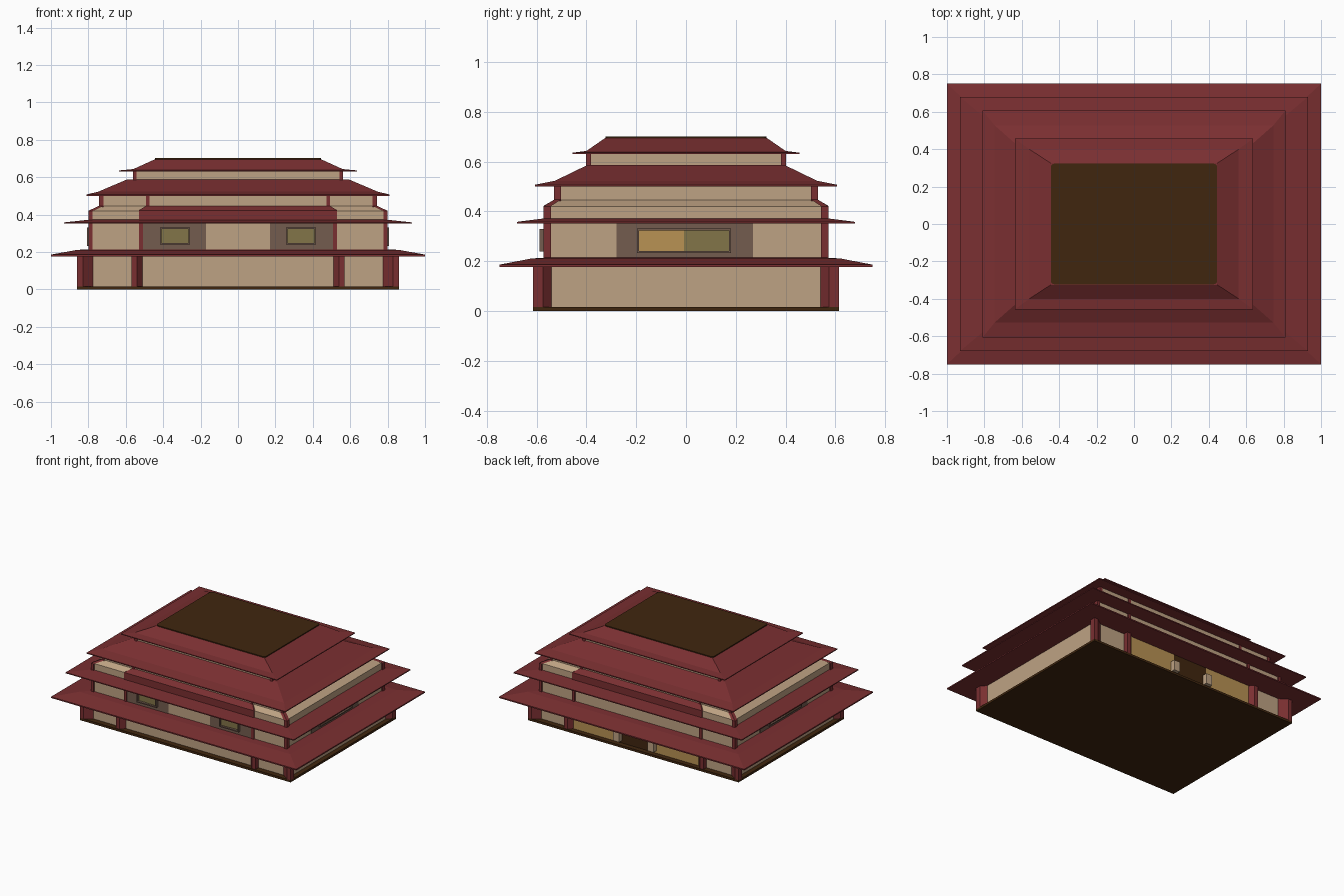
import bpy, bmesh

if "Cube" in bpy.data.objects:
    bpy.data.objects.remove(bpy.data.objects["Cube"])


def material(name, rgb):
    m = bpy.data.materials.new(name)
    lin = [((c / 255 + 0.055) / 1.055) ** 2.4 if c > 10 else c / 3295 for c in rgb]
    m.diffuse_color = (*lin, 1)
    m.use_nodes = True
    m.node_tree.nodes["Principled BSDF"].inputs["Base Color"].default_value = m.diffuse_color
    return m


RED = material("dark_red", (122, 47, 49))
BEIGE = material("beige_plaster", (190, 162, 131))
BROWN = material("dark_brown", (64, 38, 15))
TAUPE = material("taupe", (116, 92, 79))
GOLD = material("gold_panel", (184, 146, 84))
OLIVE = material("olive_glass", (130, 117, 72))


def finish(name, bm, mat):
    bmesh.ops.recalc_face_normals(bm, faces=bm.faces)
    me = bpy.data.meshes.new(name)
    bm.to_mesh(me)
    bm.free()
    me.materials.append(mat)
    ob = bpy.data.objects.new(name, me)
    bpy.context.collection.objects.link(ob)
    return ob


def add_loft(bm, rings):
    """Capped skin over a stack of equally sized point rings."""
    loops = [[bm.verts.new(p) for p in r] for r in rings]
    n = len(loops[0])
    for a, b in zip(loops, loops[1:]):
        for i in range(n):
            j = (i + 1) % n
            bm.faces.new((a[i], a[j], b[j], b[i]))
    bm.faces.new(loops[0][::-1])
    bm.faces.new(loops[-1])


def tier(name, profile, mat):
    """Rectangular storey or roof from (half x, half y, z) levels."""
    bm = bmesh.new()
    add_loft(bm, [[(-x, -y, z), (x, -y, z), (x, y, z), (-x, y, z)] for x, y, z in profile])
    return finish(name, bm, mat)


def prisms(name, plan, z0, z1, mat, xs=(1, -1), ys=(1, -1)):
    """Plan outline extruded from z0 to z1, repeated over the mirrored sides."""
    bm = bmesh.new()
    for sx in xs:
        for sy in ys:
            add_loft(bm, [[(x * sx, y * sy, z) for x, y in plan] for z in (z0, z1)])
    return finish(name, bm, mat)


def boxes(name, x0, x1, y0, y1, z0, z1, mat, xs=(1, -1), ys=(1, -1)):
    return prisms(name, [(x0, y0), (x1, y0), (x1, y1), (x0, y1)], z0, z1, mat, xs, ys)


ONE = (1,)

# ground floor
tier("base_slab", [(0.86, 0.615, 0), (0.86, 0.615, 0.016)], BROWN)
tier("ground_wall", [(0.825, 0.575, 0.016), (0.825, 0.575, 0.178)], BEIGE)
prisms("ground_corner_posts",
       [(0.86, 0.615), (0.83, 0.615), (0.775, 0.575), (0.775, 0.54), (0.825, 0.54), (0.86, 0.575)],
       0.016, 0.178, RED)
prisms("ground_inner_posts", [(0.57, 0.57), (0.57, 0.61), (0.54, 0.61), (0.505, 0.57)],
       0.016, 0.178, RED)

# back entrance
boxes("entrance_gold_panels", 0.14, 0.51, 0.57, 0.58, 0.016, 0.178, GOLD, ys=ONE)
boxes("entrance_door", -0.14, 0.14, 0.57, 0.579, 0.016, 0.178, BROWN, xs=ONE, ys=ONE)
boxes("door_handles", 0.115, 0.165, 0.575, 0.615, 0.035, 0.11, BEIGE, ys=ONE)

# lower eave
tier("first_roof", [(1, 0.75, 0.177), (1, 0.75, 0.186), (0.86, 0.62, 0.211), (0.78, 0.55, 0.215)], RED)

# second floor
tier("second_wall", [(0.79, 0.565, 0.205), (0.79, 0.565, 0.352)], BEIGE)
boxes("second_corner_posts", 0.777, 0.80, 0.543, 0.573, 0.205, 0.42, RED)
boxes("second_inner_posts", 0.508, 0.53, 0.55, 0.573, 0.205, 0.352, RED)
boxes("front_window_surrounds", 0.17, 0.51, 0.56, 0.569, 0.213, 0.352, TAUPE, ys=(-1,))
boxes("side_window_surrounds", 0.788, 0.795, -0.28, 0.27, 0.213, 0.352, TAUPE, ys=ONE)


def window(name, on_front, a0, a1, z0, z1, d0, d1, panes):
    """Framed two-pane window, mirrored in x; a runs along the wall, d is depth."""
    def part(part_name, u0, u1, w0, w1, depth, mat):
        if on_front:
            boxes(part_name, u0, u1, d0, depth, w0, w1, mat, ys=(-1,))
        else:
            boxes(part_name, d0, depth, u0, u1, w0, w1, mat, ys=ONE)
    t = 0.008
    mid = (a0 + a1) / 2
    part(name + "_sill", a0, a1, z0, z0 + t, d1, TAUPE)
    part(name + "_head", a0, a1, z1 - t, z1, d1, TAUPE)
    part(name + "_jamb_a", a0, a0 + t, z0 + t, z1 - t, d1, TAUPE)
    part(name + "_jamb_b", a1 - t, a1, z0 + t, z1 - t, d1, TAUPE)
    part(name + "_pane_a", a0 + t, mid, z0 + t, z1 - t, d0 + 0.009, panes[0])
    part(name + "_pane_b", mid, a1 - t, z0 + t, z1 - t, d0 + 0.006, panes[1])


window("front_window", True, 0.256, 0.416, 0.24, 0.33, 0.565, 0.588, (OLIVE, OLIVE))
window("side_window", False, -0.197, 0.18, 0.233, 0.332, 0.79, 0.808, (GOLD, OLIVE))

# second eave
tier("second_roof", [(0.93, 0.68, 0.351), (0.93, 0.68, 0.358), (0.80, 0.57, 0.372), (0.75, 0.53, 0.375)], RED)

# third floor with sloping shoulder and red centre band
tier("third_wall", [(0.79, 0.565, 0.365), (0.79, 0.565, 0.42), (0.735, 0.525, 0.445), (0.735, 0.525, 0.503)], BEIGE)
tier("third_centre_band", [(0.53, 0.571, 0.365), (0.53, 0.571, 0.423), (0.49, 0.53, 0.447)], RED)
boxes("third_corner_posts", 0.72, 0.742, 0.502, 0.531, 0.43, 0.503, RED)
boxes("third_inner_posts", 0.473, 0.492, 0.51, 0.531, 0.44, 0.503, RED)
bm = bmesh.new()
for sx in (1, -1):
    for sy in (1, -1):
        add_loft(bm, [[(sx * (x - i), sy * (y - j), z) for i, j in ((0, 0), (0.025, 0), (0.025, 0.028), (0, 0.028))]
                      for x, y, z in ((0.80, 0.573, 0.42), (0.742, 0.531, 0.447))])
finish("third_shoulder_posts", bm, RED)

# third roof, steeper above its flared eave
tier("third_roof", [(0.81, 0.607, 0.50), (0.81, 0.607, 0.507), (0.745, 0.527, 0.523), (0.595, 0.395, 0.587)], RED)

# top floor and roof
tier("top_wall", [(0.555, 0.395, 0.58), (0.555, 0.395, 0.632)], BEIGE)
boxes("top_corner_posts", 0.543, 0.562, 0.382, 0.402, 0.58, 0.632, RED)
tier("top_roof", [(0.636, 0.456, 0.63), (0.636, 0.456, 0.636), (0.56, 0.40, 0.643), (0.445, 0.325, 0.695)], RED)
cap = tier("roof_deck", [(0.445, 0.323, 0.692), (0.445, 0.323, 0.702)], BROWN)

# round the corners of the deck
bm = bmesh.new()
bm.from_mesh(cap.data)
edges = [e for e in bm.edges if abs(e.verts[0].co.z - e.verts[1].co.z) > 0.005]
bmesh.ops.bevel(bm, geom=edges, offset=0.02, segments=3, profile=0.5, affect='EDGES')
bm.to_mesh(cap.data)
bm.free()
